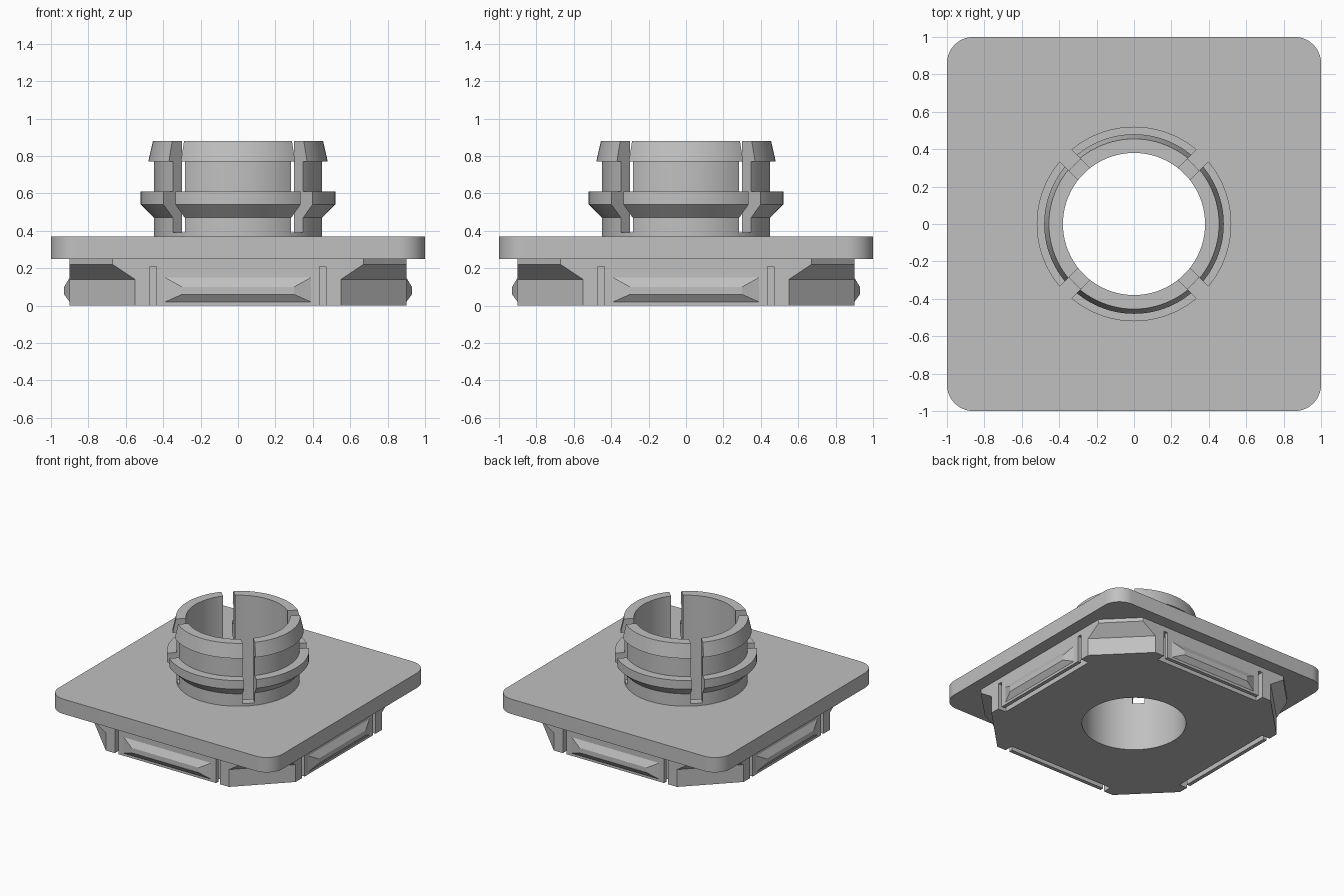
import bpy, bmesh, math
from mathutils import Matrix

cube = bpy.data.objects.get("Cube")
if cube:
    bpy.data.objects.remove(cube, do_unlink=True)

grey = bpy.data.materials.new("plain grey")
grey.use_nodes = True
grey.diffuse_color = (0.53, 0.53, 0.53, 1)
grey.node_tree.nodes["Principled BSDF"].inputs["Base Color"].default_value = (0.53, 0.53, 0.53, 1)


def loft(name, rings, closed=False, turn=0.0):
    """Skin equal-sized rings of points; cap the ends, or join last to first."""
    bm = bmesh.new()
    loops = [[bm.verts.new(p) for p in ring] for ring in rings]
    pairs = list(zip(loops, loops[1:]))
    if closed:
        pairs.append((loops[-1], loops[0]))
    else:
        bm.faces.new(loops[0])
        bm.faces.new(loops[-1])
    n = len(loops[0])
    for a, b in pairs:
        for i in range(n):
            j = (i + 1) % n
            bm.faces.new((a[i], a[j], b[j], b[i]))
    bm.transform(Matrix.Rotation(turn, 4, 'Z'))
    bmesh.ops.recalc_face_normals(bm, faces=bm.faces)
    mesh = bpy.data.meshes.new(name)
    bm.to_mesh(mesh)
    bm.free()
    mesh.materials.append(grey)
    obj = bpy.data.objects.new(name, mesh)
    bpy.context.collection.objects.link(obj)
    return obj


def at(points, z):
    return [(x, y, z) for x, y in points]


def prism(name, points, z0, z1, turn=0.0):
    return loft(name, [at(points, z0), at(points, z1)], turn=turn)


def circle(r, n=96):
    return [(r * math.cos(math.tau * i / n), r * math.sin(math.tau * i / n)) for i in range(n)]


def rounded_square(half, r, steps=10):
    pts = []
    for q in range(4):
        mid = math.pi / 4 + q * math.pi / 2
        cx = math.copysign(half - r, math.cos(mid))
        cy = math.copysign(half - r, math.sin(mid))
        for i in range(steps + 1):
            a = (q + i / steps) * math.pi / 2
            pts.append((cx + r * math.cos(a), cy + r * math.sin(a)))
    return pts


def octagon(h, c):
    k = h - c
    return [(h, -k), (h, k), (k, h), (-k, h), (-h, k), (-h, -k), (-k, -h), (k, -h)]


def cut(obj, cutters):
    bpy.context.view_layer.objects.active = obj
    for cutter in cutters:
        mod = obj.modifiers.new("cut", 'BOOLEAN')
        mod.operation = 'DIFFERENCE'
        mod.solver = 'EXACT'
        mod.object = cutter
        bpy.ops.object.modifier_apply(modifier=mod.name)
    for cutter in cutters:
        bpy.data.objects.remove(cutter, do_unlink=True)


def smooth(obj):
    bpy.ops.object.select_all(action='DESELECT')
    obj.select_set(True)
    bpy.context.view_layer.objects.active = obj
    bpy.ops.object.shade_smooth_by_angle(angle=math.radians(20))


quarter_turns = [i * math.pi / 2 for i in range(4)]

# Cover plate with a round bore
plate = prism("cover_plate", rounded_square(1.0, 0.14), 0.25, 0.37)
cut(plate, [prism("plate_bore", circle(0.38), -1, 1)])
smooth(plate)

# Lower body: eight-sided, corners flaring out towards the plate
levels = [(0.35, 0), (0.35, 0.14), (0.23, 0.22), (0.23, 0.255)]
body = loft("lower_body", [at(octagon(0.9, c), z) for c, z in levels])
# U-shaped grooves that free a thin spring clip on each side
groove = [(-0.47, -1), (-0.435, -1), (-0.435, -0.87), (0.435, -0.87),
          (0.435, -1), (0.47, -1), (0.47, -0.83), (-0.47, -0.83)]
cutters = [prism("groove", groove, -0.1, 0.21, t) for t in quarter_turns]
cut(body, [prism("body_bore", circle(0.38), -1, 1)] + cutters)
smooth(body)

# Raised catch on each spring clip
def upright(w, y, z0, z1):
    return [(-w, y, z0), (w, y, z0), (w, y, z1), (-w, y, z1)]

for i, t in enumerate(quarter_turns):
    loft(f"clip_catch_{i + 1}", [upright(0.39, -0.885, 0.02, 0.15),
                                 upright(0.39, -0.9, 0.02, 0.15),
                                 upright(0.3, -0.93, 0.06, 0.10)], turn=t)

# Snap collar: turned profile with a flange and a tapered lip
profile = [(0.38, 0.36), (0.45, 0.36), (0.45, 0.47), (0.52, 0.54), (0.52, 0.61),
           (0.45, 0.61), (0.45, 0.77), (0.48, 0.77), (0.455, 0.88), (0.38, 0.88)]
collar = loft("snap_collar", [at(circle(r), z) for r, z in profile], closed=True)
# Four diagonal slots
slot = [(-1, -0.045), (1, -0.045), (1, 0.045), (-1, 0.045)]
cut(collar, [prism("slot", slot, 0.39, 1, s * math.pi / 4) for s in (1, -1)])
smooth(collar)
